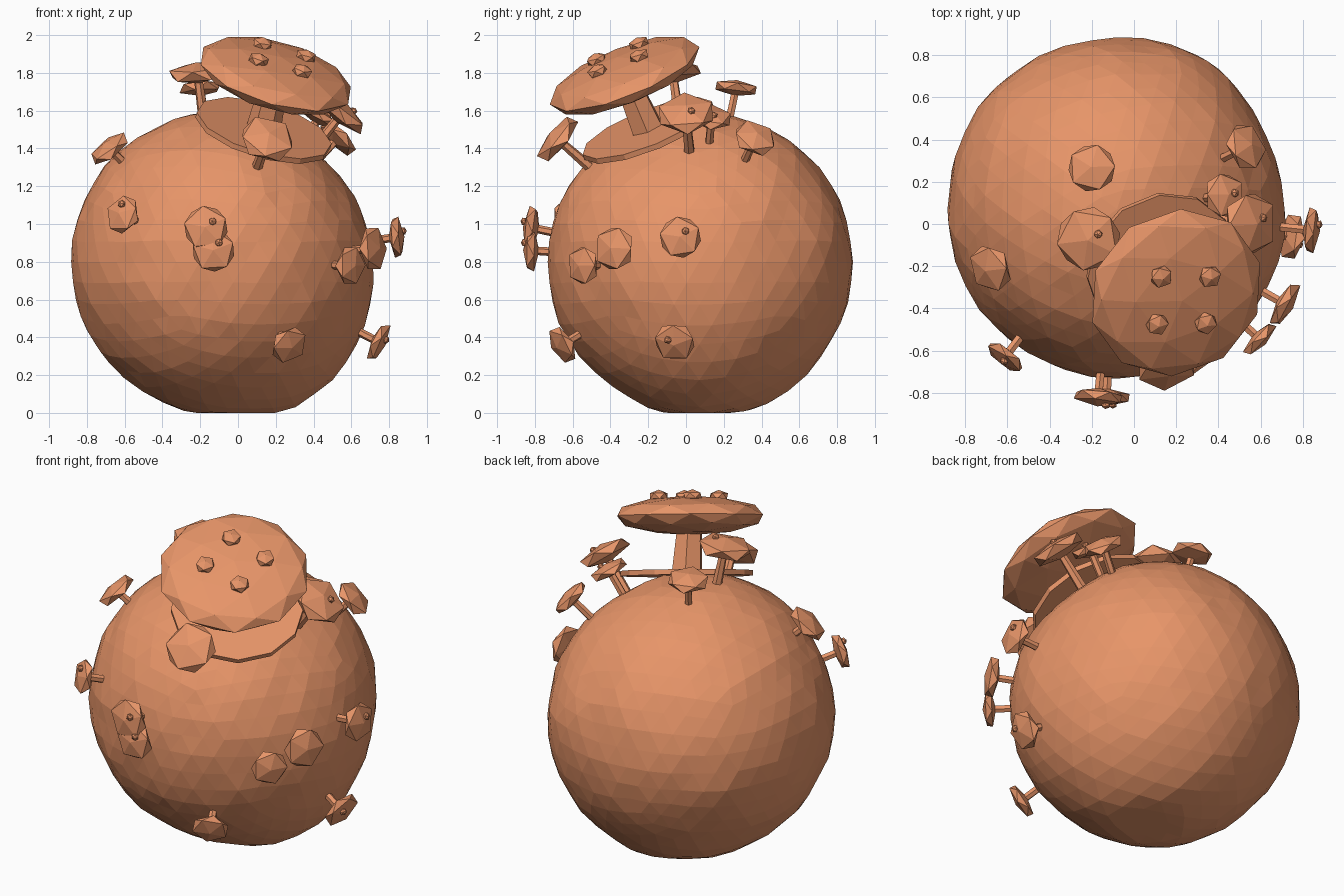
import bpy, bmesh, math, random
from mathutils import Vector, Matrix, noise

if "Cube" in bpy.data.objects:
    bpy.data.objects.remove(bpy.data.objects["Cube"])

random.seed(4)
C = Vector((-0.08, 0.07, 0.80))          # body centre
mat = bpy.data.materials.new("clay_orange")
mat.diffuse_color = (0.8, 0.3, 0.14, 1)
mat.use_nodes = True
mat.node_tree.nodes["Principled BSDF"].inputs["Base Color"].default_value = mat.diffuse_color


def make(name, bm):
    me = bpy.data.meshes.new(name)
    bm.to_mesh(me)
    bm.free()
    me.materials.append(mat)
    ob = bpy.data.objects.new(name, me)
    bpy.context.collection.objects.link(ob)
    return ob


def frame(pos, axis, roll=0.0):
    rot = Vector(axis).to_track_quat('Z', 'Y').to_matrix().to_4x4()
    return Matrix.Translation(pos) @ rot @ Matrix.Rotation(roll, 4, 'Z')


def lens(name, pos, axis, r, h, sub, roll=0.0):
    """Flattened low-poly ball facing along axis."""
    bm = bmesh.new()
    m = frame(pos, axis, roll) @ Matrix.Diagonal((r, r, h, 1))
    bmesh.ops.create_icosphere(bm, subdivisions=sub, radius=1, matrix=m)
    return make(name, bm)


def rod(name, a, b, r1, r2, sides=6):
    """Tapered prism from a to b."""
    bm = bmesh.new()
    d = b - a
    bmesh.ops.create_cone(bm, cap_ends=True, segments=sides, radius1=r1, radius2=r2,
                          depth=d.length, matrix=frame((a + b) / 2, d))
    return make(name, bm)


# Lumpy round body: broad bulges (direction, height) plus fine noise
bulges = [((.28, 0, -.79), .035), ((.6, 0, -.55), .035), ((.53, -.1, .53), -.045),
          ((0, .48, -.67), .02), ((.43, .71, 0), .028), ((.68, .38, 0), -.025),
          ((-.57, .58, 0), .012), ((0, .2, .75), -.01)]
bm = bmesh.new()
bmesh.ops.create_icosphere(bm, subdivisions=4, radius=1)
for v in bm.verts:
    d = v.co.normalized()
    r = 0.803 + 0.012 * noise.noise(d * 4) + random.uniform(-.003, .003)
    for b, k in bulges:
        r += k * math.exp((d.dot(Vector(b).normalized()) - 1) * 9)
    v.co = C + d * r
    v.co.z = max(v.co.z, 0.0)
make("body", bm)

# Large mushroom on top: collar, stem, cap, four spots
cap = Vector((0.20, -0.325, 1.785))
up = Vector((0.26, -0.36, 0.90)).normalized()
collar = Vector((0.135, -0.20, 1.495))
rod("collar", collar - up * .015, collar + up * .015, .37, .37, 12)
rod("main_stem", collar - up * .03, cap, .095, .07, 6)
lens("main_cap", cap, up, .425, .11, 2)
for i, p in enumerate([(.13, -.25, 1.955), (.36, -.25, 1.89),
                       (.11, -.475, 1.87), (.34, -.47, 1.81)]):
    lens(f"main_cap_spot_{i}", Vector(p), up, .058, .035, 1, i)

# Small mushrooms: cap centre, axis, cap radius, spot offset from centre (or None)
small = [
    ((-.68, -.21, 1.40), (-.55, -.28, .70), .118, None),
    ((-.61, -.63, 1.05), (-.55, -.70, .22), .105, (.01, 0, .05)),
    ((-.17, -.82, .98), (-.10, -1, .10), .122, (.04, 0, .03)),
    ((-.13, -.82, .86), (-.03, -1, .03), .118, (.03, 0, .04)),
    ((.27, -.655, .36), (.42, -.72, -.42), .105, None),
    ((.745, -.06, .375), (.84, -.13, -.42), .112, (0, -.03, .03)),
    ((.84, -.03, .93), (1, -.08, .08), .115, (0, .03, .03)),
    ((.715, -.38, .87), (.85, -.48, .07), .12, None),
    ((.595, -.545, .78), (.70, -.65, -.02), .105, None),
    ((.155, -.68, 1.45), (.20, -.75, .62), .148, None),
    ((-.20, .265, 1.72), (-.08, .12, 1), .118, None),
    ((-.215, -.07, 1.80), (-.08, -.14, 1), .158, (.05, .03, 0)),
    ((.55, .0, 1.585), (.60, -.05, .75), .155, (.05, .03, 0)),
    ((.43, .135, 1.565), (.45, .10, .80), .11, (.04, .01, 0)),
    ((.53, .365, 1.455), (.65, .28, .65), .118, None),
]
for i, (p, n, r, spot) in enumerate(small):
    p, n = Vector(p), Vector(n).normalized()
    root = C + (p - C).normalized() * 0.74
    rod(f"small_stem_{i}", root, p, .03 if r > .14 else .023, .022)
    lens(f"small_cap_{i}", p, n, r * 1.06, r * .36, 1, random.random() * 6)
    if spot:
        s = Vector(spot)
        s -= n * s.dot(n)
        lens(f"small_spot_{i}", p + s + n * r * .31, n, .022, .018, 1)
